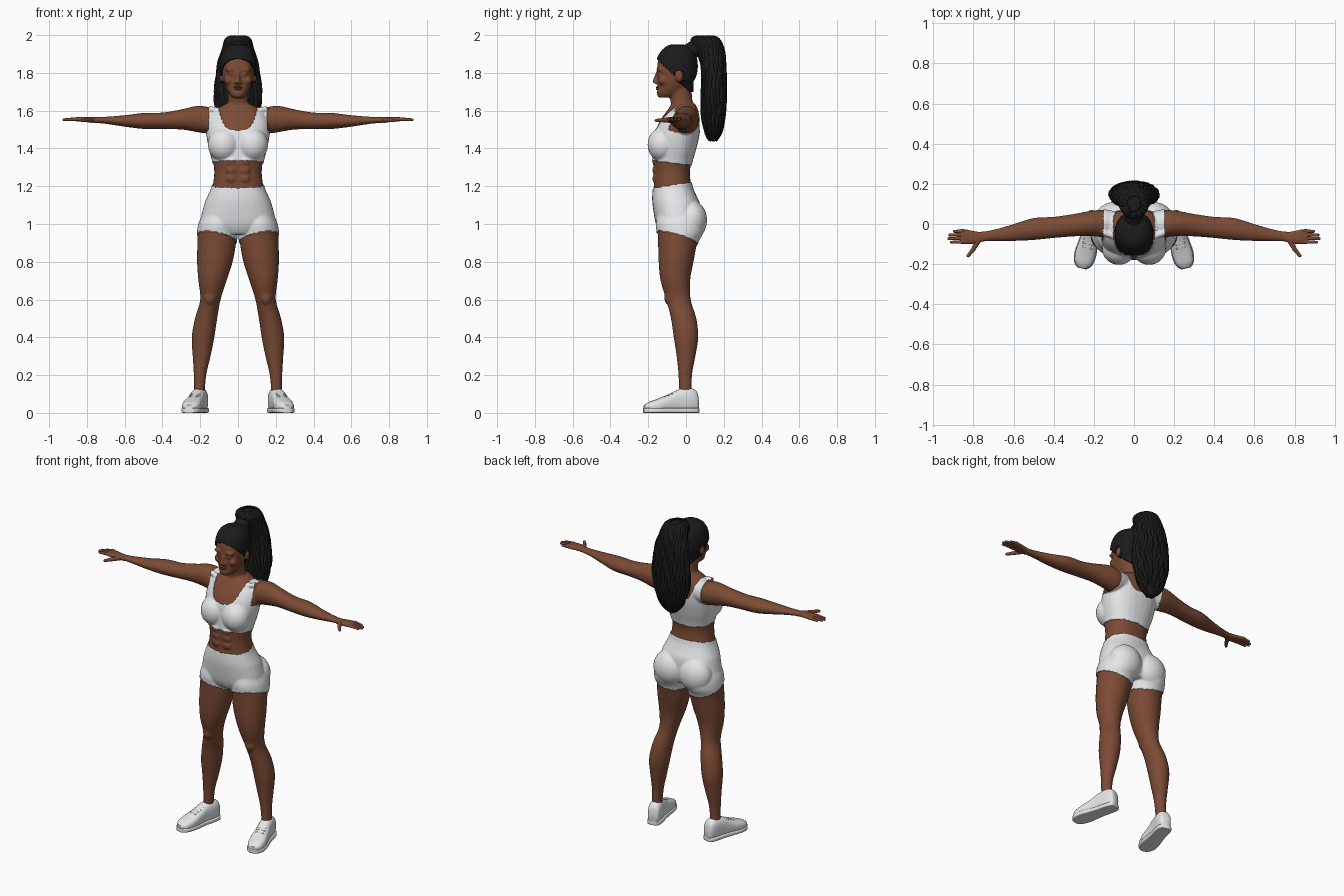
import bpy, bmesh, math, random
from mathutils import Vector, Matrix

random.seed(4)
default = bpy.data.objects.get("Cube")
if default:
    bpy.data.objects.remove(default)


def material(name, color, rough=0.7):
    mat = bpy.data.materials.new(name)
    mat.use_nodes = True
    mat.diffuse_color = (*color, 1)
    shader = mat.node_tree.nodes["Principled BSDF"]
    shader.inputs["Base Color"].default_value = (*color, 1)
    shader.inputs["Roughness"].default_value = rough
    return mat


skin = material("brown skin", (0.2, 0.07, 0.035))
lip_color = material("dark lips", (0.16, 0.05, 0.03))
white = material("white fabric", (0.8, 0.82, 0.83))
black = material("black hair", (0.011, 0.011, 0.012))


def add_object(name, data, mat):
    data.materials.clear()
    data.materials.append(mat)
    obj = bpy.data.objects.new(name, data)
    bpy.context.scene.collection.objects.link(obj)
    return obj


def finish(name, bm, mat, angle=50):
    bmesh.ops.recalc_face_normals(bm, faces=bm.faces)
    mesh = bpy.data.meshes.new(name)
    bm.to_mesh(mesh)
    bm.free()
    mesh.shade_smooth()
    mesh.set_sharp_from_angle(angle=math.radians(angle))
    return add_object(name, mesh, mat)


def smooth_rows(rows, steps=4):
    """Catmull-Rom interpolation between cross-sections."""
    rows = [Vector(r) for r in rows]
    out = []
    for i in range(len(rows) - 1):
        a, b, c, d = rows[max(i - 1, 0)], rows[i], rows[i + 1], rows[min(i + 2, len(rows) - 1)]
        for k in range(steps):
            t = k / steps
            out.append(b + (c - a) * t / 2 + (a * 2 - b * 5 + c * 4 - d) * t * t / 2
                       + (b * 3 - a - c * 3 + d) * t ** 3 / 2)
    return out + [rows[-1]]


def ring_point(row, angle, axis, power=2.0):
    """Row is position along the axis, then the low and high limits across it."""
    s, u0, u1, v0, v1 = row
    cu, cv = math.cos(angle), math.sin(angle)
    u = (u0 + u1) / 2 + (u1 - u0) / 2 * math.copysign(abs(cu) ** (2 / power), cu)
    v = (v0 + v1) / 2 + (v1 - v0) / 2 * math.copysign(abs(cv) ** (2 / power), cv)
    return Vector({"x": (s, u, v), "y": (u, s, v), "z": (u, v, s)}[axis])


def loft(bm, rows, axis="z", power=2.0, sides=28, matrix=Matrix()):
    rings = [[bm.verts.new(matrix @ ring_point(row, math.tau * i / sides, axis, power))
              for i in range(sides)] for row in smooth_rows(rows)]
    for low, high in zip(rings, rings[1:]):
        for i in range(sides):
            j = (i + 1) % sides
            bm.faces.new((low[i], low[j], high[j], high[i]))
    bm.faces.new(rings[0])
    bm.faces.new(rings[-1])


def symmetric(rows):
    return [(z, -x, x, y0, y1) for z, x, y0, y1 in rows]


def blob(bm, center, radii):
    bmesh.ops.create_uvsphere(bm, u_segments=20, v_segments=12, radius=1,
                              matrix=Matrix.Translation(center) @ Matrix.Diagonal((*radii, 1)))


def capsule(bm, start, end, r0, r1):
    start, end = Vector(start), Vector(end)
    line = end - start
    turn = line.to_track_quat("Z", "Y").to_matrix().to_4x4()
    bmesh.ops.create_cone(bm, cap_ends=True, segments=14, radius1=r0, radius2=r1,
                          depth=line.length, matrix=Matrix.Translation((start + end) / 2) @ turn)
    blob(bm, start, (r0,) * 3)
    blob(bm, end, (r1,) * 3)


def mirror(bm):
    copy = bmesh.ops.duplicate(bm, geom=bm.verts[:] + bm.edges[:] + bm.faces[:])
    for v in copy["geom"]:
        if isinstance(v, bmesh.types.BMVert):
            v.co.x *= -1


# Limbs, muscles and paired face features, then mirrored
bm = bmesh.new()
loft(bm, [(1.06, .02, .18, -.14, .07), (1, .01, .205, -.155, .09), (.95, .008, .213, -.15, .085),
          (.9, .01, .215, -.148, .06), (.8, .028, .217, -.145, .04), (.7, .06, .21, -.135, .022),
          (.6, .092, .2, -.105, .025), (.5, .11, .228, -.08, .055), (.4, .125, .245, -.065, .065),
          (.3, .145, .24, -.05, .05), (.2, .168, .234, -.04, .032), (.08, .178, .232, -.035, .03)])
loft(bm, [(.1, -.06, .06, 1.5, 1.6), (.16, -.065, .07, 1.48, 1.62), (.22, -.06, .065, 1.487, 1.625),
          (.3, -.062, .05, 1.5, 1.607), (.4, -.07, .036, 1.502, 1.59), (.5, -.08, .03, 1.503, 1.588),
          (.6, -.085, 0, 1.515, 1.576), (.7, -.085, -.028, 1.53, 1.568),
          (.78, -.09, -.04, 1.537, 1.565)], "x")
blob(bm, (.09, .03, 1.02), (.1, .077, .1))
blob(bm, (.075, -.125, 1.42), (.08, .074, .085))
blob(bm, (.148, -.088, .61), (.032, .028, .04))
for z in (1.24, 1.285, 1.33):
    blob(bm, (.034, -.162, z), (.03, .016, .024))
capsule(bm, (.02, -.085, 1.585), (.15, -.045, 1.61), .011, .011)
blob(bm, (.036, -.142, 1.818), (.034, .015, .01))
blob(bm, (.034, -.142, 1.793), (.017, .012, .009))
blob(bm, (.046, -.122, 1.76), (.029, .026, .026))
blob(bm, (.088, -.035, 1.78), (.012, .02, .03))
blob(bm, (.012, -.156, 1.749), (.01, .014, .009))
mirror(bm)

# Trunk, neck and head
loft(bm, symmetric([(.95, .12, -.13, .05), (1, .19, -.155, .07), (1.1, .175, -.172, .07),
                    (1.15, .155, -.174, .05), (1.2, .135, -.17, .03), (1.27, .126, -.168, .02),
                    (1.33, .132, -.172, .03), (1.4, .15, -.17, .05), (1.48, .163, -.165, .068),
                    (1.55, .158, -.135, .073), (1.6, .125, -.1, .065), (1.635, .07, -.075, .05)]),
     power=2.3)
loft(bm, symmetric([(1.56, .07, -.09, .05), (1.62, .057, -.08, .042), (1.67, .053, -.085, .032),
                    (1.75, .055, -.09, .03)]))
loft(bm, symmetric([(1.67, .028, -.148, -.08), (1.69, .048, -.154, -.03), (1.73, .068, -.15, .01),
                    (1.78, .082, -.15, .043), (1.83, .087, -.153, .053), (1.88, .084, -.143, .047),
                    (1.92, .068, -.115, .025), (1.94, .035, -.085, -.01)]), power=2.2)
capsule(bm, (0, -.15, 1.806), (0, -.168, 1.754), .008, .011)
body = finish("body", bm, skin)

# Fuse the volumes into one skin
remesh = body.modifiers.new("fuse", "REMESH")
remesh.mode = "VOXEL"
remesh.voxel_size = 0.0065
relax = body.modifiers.new("relax", "SMOOTH")
relax.iterations = 6
bpy.context.view_layer.update()
fused = bpy.data.meshes.new_from_object(body.evaluated_get(bpy.context.evaluated_depsgraph_get()))
body.modifiers.clear()
body.data = fused
fused.materials.clear()
fused.materials.append(skin)
fused.shade_smooth()


def fitted_layer(name, rule, mat, offset):
    """Copy the skin where the rule holds and lift it along its normals."""
    bm = bmesh.new()
    bm.from_mesh(fused)
    bm.normal_update()
    away = [f for f in bm.faces if not rule(abs(f.calc_center_median().x),
                                            *f.calc_center_median().yz)]
    for v in bm.verts:
        v.co += v.normal * offset
    bmesh.ops.delete(bm, geom=away, context="FACES")
    mesh = bpy.data.meshes.new(name)
    bm.to_mesh(mesh)
    bm.free()
    mesh.shade_smooth()
    obj = add_object(name, mesh, mat)
    rim = obj.modifiers.new("thickness", "SOLIDIFY")
    rim.thickness = offset
    return obj


def top_rule(x, y, z):
    scoop = x < .105 and z > 1.495 + .13 * (x / .105) ** 4
    return z > 1.315 - .12 * y and x < .152 + .8 * max(0, 1.5 - z) and z < 1.66 and not scoop


def shorts_rule(x, y, z):
    return .91 - .3 * y + .2 * (x - .1) < z < 1.215 + .15 * y


def hair_rule(x, y, z):
    ear = x > .086 and z < 1.81 and -.065 < y < -.01
    return z > max(1.7, 1.72 - 1.05 * y) and not ear


fitted_layer("sports_top", top_rule, white, .005)
fitted_layer("shorts", shorts_rule, white, .005)
fitted_layer("hair_cap", hair_rule, black, .01)

# Lips
bm = bmesh.new()
blob(bm, (0, -.148, 1.724), (.023, .012, .006))
blob(bm, (0, -.148, 1.714), (.02, .012, .006))
finish("lips", bm, lip_color)

# Hands
bm = bmesh.new()
loft(bm, [(.75, -.086, -.042, 1.534, 1.565), (.79, -.097, -.037, 1.539, 1.567),
          (.84, -.1, -.027, 1.542, 1.567), (.865, -.098, -.026, 1.546, 1.564)], "x", 2.5)
for y, tip in zip((-.089, -.071, -.053, -.035), (.91, .923, .918, .895)):
    capsule(bm, (.85, y, 1.556), (tip, y - .002, 1.552), .0098, .007)
capsule(bm, (.775, -.08, 1.55), (.8, -.125, 1.55), .015, .011)
capsule(bm, (.8, -.125, 1.55), (.826, -.158, 1.548), .011, .008)
mirror(bm)
finish("hands", bm, skin)

# Shoes with soles and laces, toes turned out
bm = bmesh.new()
place = Matrix.Translation((.205, 0, 0)) @ Matrix.Rotation(math.radians(14), 4, "Z")
outline = [(.066, .02, .02, .075), (.055, .034, .006, .115), (.02, .041, .003, .132),
           (-.04, .041, .003, .124), (-.09, .045, .003, .1), (-.15, .051, .003, .076),
           (-.2, .043, .005, .058), (-.226, .02, .012, .042)]
loft(bm, [(y, -w, w, z0, z1) for y, w, z0, z1 in outline], "y", 2.7, matrix=place)
loft(bm, [(y * 1.01, -w - .004, w + .004, 0, .026) for y, w, z0, z1 in outline], "y", 6, matrix=place)
for i in range(4):
    y, z = -.06 - .02 * i, .115 - .008 * i
    capsule(bm, place @ Vector((-.022, y, z - .008)), place @ Vector((.022, y, z - .008)), .005, .005)
mirror(bm)
finish("shoes", bm, white)

# Ponytail volume and its tied root
tail = symmetric([(1.99, .025, .07, .13), (1.975, .06, .035, .17), (1.92, .075, .06, .195),
                  (1.85, .098, .085, .203), (1.75, .112, .09, .206), (1.65, .115, .085, .207),
                  (1.55, .095, .09, .2), (1.48, .06, .105, .185), (1.44, .025, .125, .16)])
bm = bmesh.new()
loft(bm, tail)
capsule(bm, (0, .0, 1.9), (0, .075, 1.945), .045, .045)
finish("ponytail", bm, black)

# Wavy locks over the ponytail
locks = bpy.data.curves.new("ponytail_locks", "CURVE")
locks.dimensions = "3D"
locks.bevel_depth = .011
locks.bevel_resolution = 1
path = smooth_rows(tail)
for n in range(46):
    phase, drift = random.uniform(0, math.tau), random.uniform(-.2, .2)
    end = len(path) - random.randint(0, 7)
    spline = locks.splines.new("POLY")
    spline.points.add(end - 2)
    for i, point in enumerate(spline.points):
        t = i / end
        angle = math.tau * n / 46 + drift * t + .1 * math.sin(i * .9 + phase)
        p = ring_point(path[i + 1], angle, "z")
        p.x *= 1 + .06 * math.sin(i * .7 + phase) * t
        point.co = (*p, 1)
        point.radius = 1.1 - .75 * t ** 3
add_object("ponytail_locks", locks, black)
